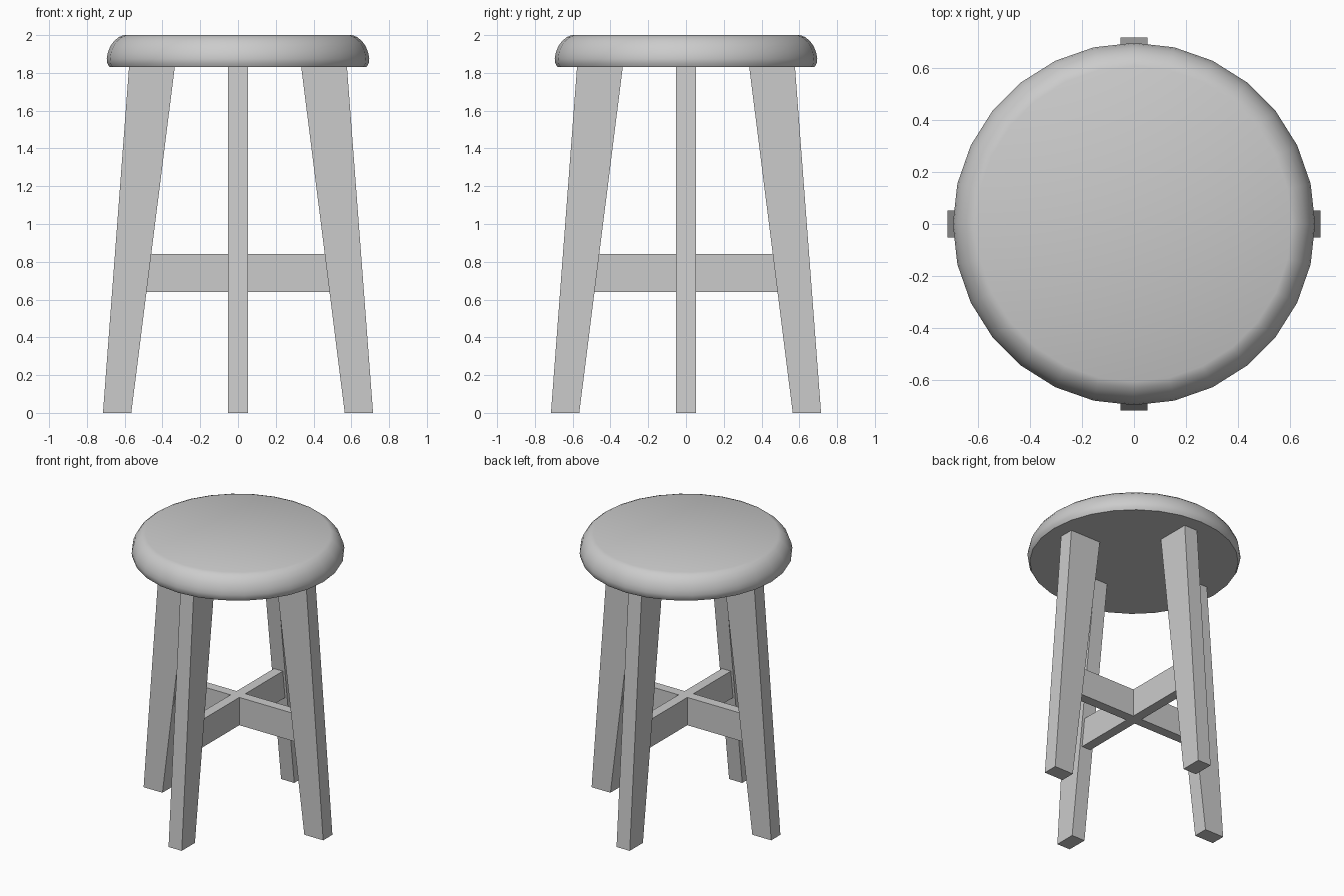
import bpy, bmesh, math
from mathutils import Matrix, Vector

if "Cube" in bpy.data.objects:
    bpy.data.objects.remove(bpy.data.objects["Cube"], do_unlink=True)

GREY = (0.6, 0.6, 0.6, 1)
mat = bpy.data.materials.new("plain grey")
mat.use_nodes = True
mat.diffuse_color = GREY
mat.node_tree.nodes["Principled BSDF"].inputs["Base Color"].default_value = GREY


def finish(name, bm):
    bmesh.ops.recalc_face_normals(bm, faces=bm.faces)
    mesh = bpy.data.meshes.new(name)
    bm.to_mesh(mesh)
    bm.free()
    mesh.materials.append(mat)
    obj = bpy.data.objects.new(name, mesh)
    bpy.context.collection.objects.link(obj)
    return obj


def prism(name, outline, thickness, angle):
    """Extrude an x-z outline along y, then turn it about the z axis."""
    bm = bmesh.new()
    face = bm.faces.new([bm.verts.new((x, -thickness / 2, z)) for x, z in outline])
    ext = bmesh.ops.extrude_face_region(bm, geom=[face])
    moved = [v for v in ext["geom"] if isinstance(v, bmesh.types.BMVert)]
    bmesh.ops.translate(bm, verts=moved, vec=Vector((0, thickness, 0)))
    bmesh.ops.rotate(bm, verts=bm.verts, matrix=Matrix.Rotation(angle, 3, "Z"))
    return finish(name, bm)


# Seat: rounded disc turned from a profile of (radius, height)
SIDES, SEAT_Z = 28, 1.83
profile = [(0.68, SEAT_Z), (0.692, 1.85), (0.695, 1.875), (0.69, 1.905),
           (0.677, 1.94), (0.655, 1.97), (0.63, 1.99), (0.605, 2.0)]
bm = bmesh.new()
rings = []
for r, z in profile:
    turn = [2 * math.pi * i / SIDES for i in range(SIDES)]
    rings.append([bm.verts.new((r * math.cos(a), r * math.sin(a), z)) for a in turn])
for low, high in zip(rings, rings[1:]):
    for i in range(SIDES):
        j = (i + 1) % SIDES
        bm.faces.new((low[i], low[j], high[j], high[i]))
bm.faces.new(rings[0])
bm.faces.new(rings[-1])
seat = finish("seat", bm)
bpy.ops.object.select_all(action="DESELECT")
seat.select_set(True)
bpy.context.view_layer.objects.active = seat
bpy.ops.object.shade_smooth_by_angle(angle=math.radians(30))

# Legs: four splayed, tapered planks
leg_outline = [(0.565, 0), (0.715, 0), (0.577, SEAT_Z), (0.335, SEAT_Z)]
for i, side in enumerate(("left", "back", "right", "front")):
    prism(side + "_leg", leg_outline, 0.105, i * math.pi / 2)

# Stretchers: two crossed rails between opposite legs
rail_outline = [(-0.49, 0.64), (0.49, 0.64), (0.465, 0.84), (-0.465, 0.84)]
prism("side_to_side_stretcher", rail_outline, 0.07, 0)
prism("front_to_back_stretcher", rail_outline, 0.07, math.pi / 2)
